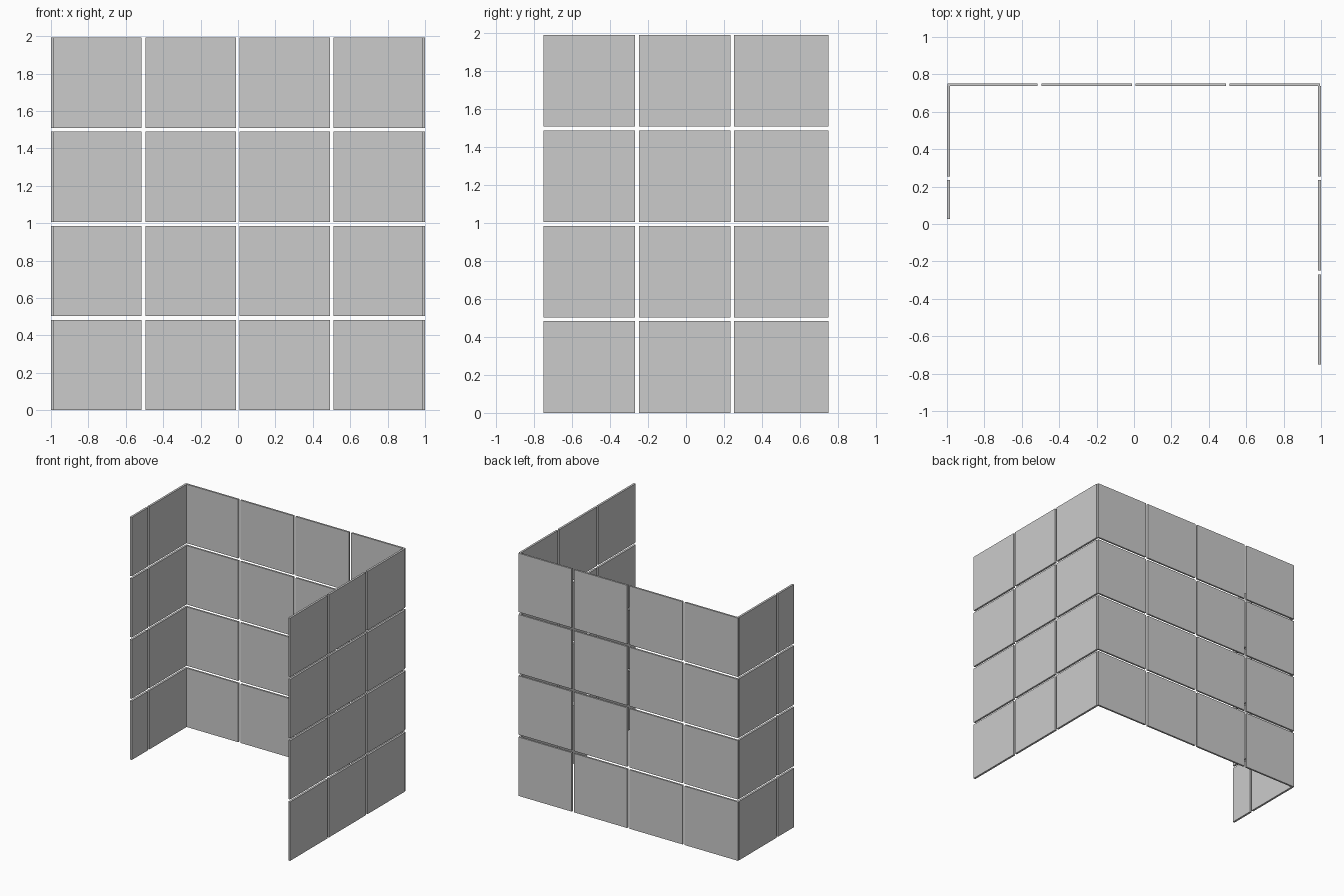
import bpy
import bmesh
from mathutils import Matrix

if "Cube" in bpy.data.objects:
    bpy.data.objects.remove(bpy.data.objects["Cube"])

TILE, STEP, THICK, ROWS = 0.483, 0.503, 0.017, 4
HALF_X, HALF_Y = 1.0, 0.752


def panel_mesh(name, size):
    """Box with its lowest corner at the origin."""
    mesh = bpy.data.meshes.new(name)
    bm = bmesh.new()
    bmesh.ops.create_cube(bm, size=1.0)
    bmesh.ops.transform(bm, verts=bm.verts, matrix=Matrix.Diagonal((*size, 1))
                        @ Matrix.Translation((0.5, 0.5, 0.5)))
    bm.to_mesh(mesh)
    bm.free()
    return mesh


def stack(name, size, x, y):
    """One column of panels separated by open joints."""
    mesh = panel_mesh(name, size)
    for row in range(ROWS):
        ob = bpy.data.objects.new(f"{name}_row_{row + 1}", mesh)
        ob.location = (x, y, row * STEP)
        bpy.context.collection.objects.link(ob)


# Back wall: four full columns
for col in range(4):
    stack(f"back_panel_{col + 1}", (TILE, THICK - 0.002, TILE),
          -HALF_X + 0.002 + col * STEP, HALF_Y - THICK + 0.002)

# Right wall: three full columns running forward from the back wall
wall_y = HALF_Y - THICK + 0.002
for col in range(3):
    stack(f"right_panel_{col + 1}", (THICK, TILE, TILE),
          HALF_X - THICK, wall_y - TILE - col * STEP)

# Left wall: one full column and one narrow column
NARROW = 0.208
stack("left_panel_full", (THICK, TILE, TILE), -HALF_X, wall_y - TILE)
stack("left_panel_narrow", (THICK, NARROW, TILE), -HALF_X, wall_y - STEP - NARROW)
